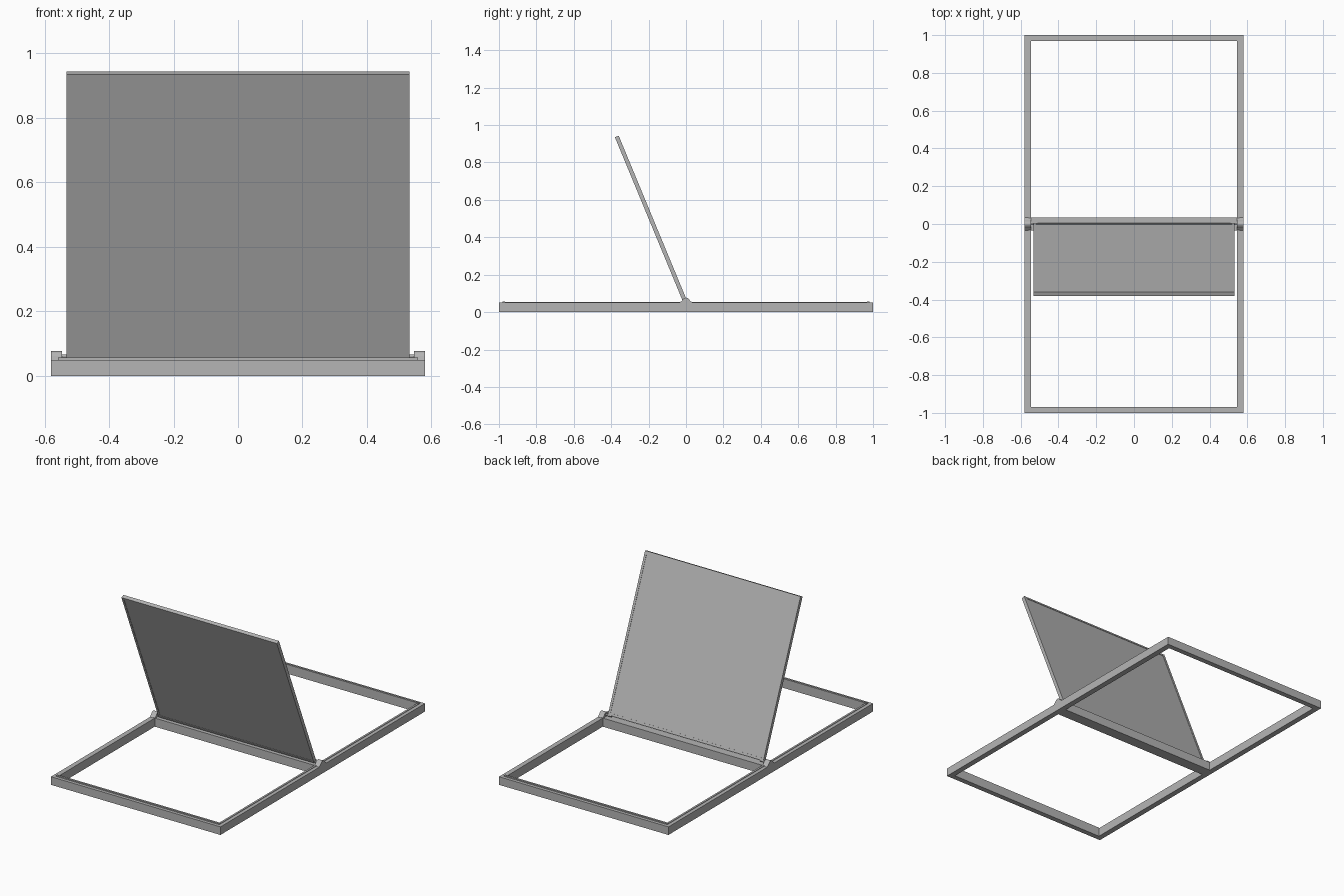
import bpy, bmesh, math
from mathutils import Matrix, Vector

if "Cube" in bpy.data.objects:
    bpy.data.objects.remove(bpy.data.objects["Cube"])

grey = bpy.data.materials.new("metal grey")
grey.diffuse_color = (0.46, 0.46, 0.46, 1)
grey.use_nodes = True
grey.node_tree.nodes["Principled BSDF"].inputs["Base Color"].default_value = grey.diffuse_color


def finish(name, bm, matrix=None):
    bmesh.ops.recalc_face_normals(bm, faces=bm.faces[:])
    me = bpy.data.meshes.new(name)
    bm.to_mesh(me)
    bm.free()
    me.materials.append(grey)
    ob = bpy.data.objects.new(name, me)
    bpy.context.collection.objects.link(ob)
    if matrix:
        ob.matrix_world = matrix
    return ob


def box(name, lo, hi, matrix=None):
    lo, hi = Vector(lo), Vector(hi)
    bm = bmesh.new()
    m = Matrix.Translation((lo + hi) / 2) @ Matrix.Diagonal((*(hi - lo), 1))
    bmesh.ops.create_cube(bm, size=1, matrix=m)
    return finish(name, bm, matrix)


def extrude_x(name, profile, x0, x1):
    bm = bmesh.new()
    face = bm.faces.new([bm.verts.new((x0, y, z)) for y, z in profile])
    geo = bmesh.ops.extrude_face_region(bm, geom=[face])["geom"]
    bmesh.ops.translate(bm, vec=(x1 - x0, 0, 0),
                        verts=[v for v in geo if isinstance(v, bmesh.types.BMVert)])
    return finish(name, bm)


# Base: side rails, end rails and the middle cross rail
W, L, H, T = 0.58, 1.0, 0.05, 0.034
for s in (-1, 1):
    xs = sorted((s * W, s * (W - T)))
    box("side_rail", (xs[0], -L, 0), (xs[1], L, H))
    ys = sorted((s * L, s * (L - 0.032)))
    box("end_rail", (-W + T, ys[0], 0), (W - T, ys[1], H))
    # raised lips round the openings
    ys = sorted((s * 0.968, s * 0.98))
    box("end_lip", (-0.558, ys[0], H), (0.558, ys[1], 0.057))
    xs = sorted((s * 0.546, s * 0.558))
    box("side_lip", (xs[0], -0.968, H), (xs[1], 0.968, 0.053))
    ys = sorted((s * 0.022, s * 0.034))
    box("middle_lip", (-0.546, ys[0], H), (0.546, ys[1], 0.053))
box("middle_rail", (-W + T, -0.034, 0), (W - T, 0.034, H))

# Hinge brackets with rounded tops, and pins
profile = [(0.034, H), (0.022, 0.061)]
for i in range(7):
    a = math.radians(30 + 20 * i)
    profile.append((0.019 * math.cos(a), 0.058 + 0.019 * math.sin(a)))
profile += [(-0.022, 0.061), (-0.034, H)]
for s in (-1, 1):
    a, b = sorted((s * 0.546, s * W))
    extrude_x("hinge_bracket", profile, a, b)
    bm = bmesh.new()
    bmesh.ops.create_cone(bm, cap_ends=True, segments=16, radius1=0.006,
                          radius2=0.006, depth=0.05,
                          matrix=Matrix.Translation((s * 0.535, 0, 0.061))
                          @ Matrix.Rotation(math.pi / 2, 4, "Y"))
    finish("hinge_pin", bm)

# Tilted panel: thin pane held in a rim
tilt = Matrix.Translation((0, -0.008, 0.065)) @ Matrix.Rotation(math.radians(22.5), 4, "X")
PW, PB, PT, PD, R = 0.532, -0.005, 0.946, 0.011, 0.014
box("panel_pane", (-PW + R, -PD + 0.002, PB + R), (PW - R, PD - 0.002, PT - R), tilt)
for s in (-1, 1):
    xs = sorted((s * PW, s * (PW - R)))
    box("panel_side_rim", (xs[0], -PD, PB), (xs[1], PD, PT), tilt)
box("panel_bottom_rim", (-PW + R, -PD, PB), (PW - R, PD, PB + R), tilt)
box("panel_top_rim", (-PW + R, -PD, PT - R), (PW - R, PD, PT), tilt)
